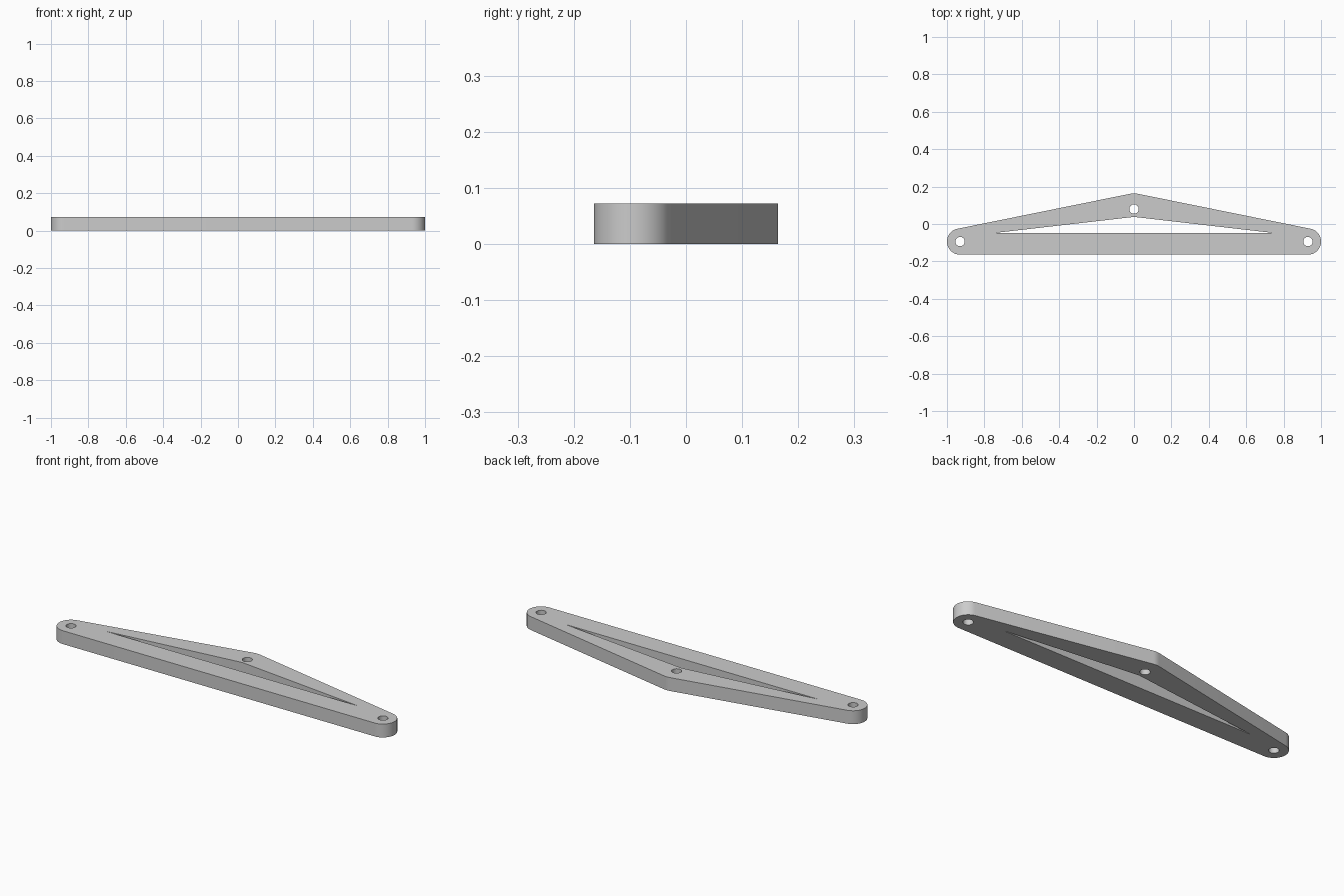
import bpy
import bmesh
from math import sin, cos, asin, atan2, hypot, pi, radians

cube = bpy.data.objects.get("Cube")
if cube:
    bpy.data.objects.remove(cube, do_unlink=True)

THICKNESS = 0.072
END_X, END_Y, END_R = 0.93, -0.094, 0.07
TOP_Y, TOP_R = 0.08, 0.084
HOLE_R = 0.025


def arc(cx, cy, r, start, end, steps):
    """Points along an arc, both ends included."""
    angles = [start + (end - start) * i / steps for i in range(steps + 1)]
    return [(cx + r * cos(a), cy + r * sin(a)) for a in angles]


def circle(cx, cy, r, steps=32):
    return arc(cx, cy, r, 0, 2 * pi, steps)[:-1]


# Outline: round ends joined by tangent lines to a softly rounded peak
rise = TOP_Y - END_Y
slope = atan2(rise, END_X) + asin((TOP_R - END_R) / hypot(END_X, rise))
tangent = pi / 2 - slope
right_end = arc(END_X, END_Y, END_R, -pi / 2, tangent, 24)
peak = arc(0, TOP_Y, TOP_R, tangent, pi - tangent, 6)
left_end = [(-x, y) for x, y in reversed(right_end)]

loops = [
    right_end + peak + left_end,
    [(-0.755, -0.049), (0.755, -0.049), (0, 0.038)],   # triangular window
    circle(END_X, END_Y, HOLE_R),                      # pivot holes
    circle(-END_X, END_Y, HOLE_R),
    circle(0, TOP_Y, HOLE_R),
]

# Fill the profile and extrude it into a plate
bm = bmesh.new()
edges = []
for loop in loops:
    verts = [bm.verts.new((x, y, 0)) for x, y in loop]
    edges += [bm.edges.new((verts[i - 1], verts[i])) for i in range(len(verts))]
bmesh.ops.triangle_fill(bm, edges=edges, use_beauty=True, normal=(0, 0, 1))
extruded = bmesh.ops.extrude_face_region(bm, geom=bm.faces[:], use_keep_orig=True)
top_verts = [g for g in extruded["geom"] if isinstance(g, bmesh.types.BMVert)]
bmesh.ops.translate(bm, verts=top_verts, vec=(0, 0, THICKNESS))
bmesh.ops.recalc_face_normals(bm, faces=bm.faces[:])

mesh = bpy.data.meshes.new("link_plate")
bm.to_mesh(mesh)
bm.free()
plate = bpy.data.objects.new("link_plate", mesh)
bpy.context.collection.objects.link(plate)

# Plain grey material
grey = bpy.data.materials.new("light_grey")
grey.use_nodes = True
color = (0.6, 0.6, 0.6, 1)
grey.diffuse_color = color
grey.node_tree.nodes["Principled BSDF"].inputs["Base Color"].default_value = color
mesh.materials.append(grey)

bpy.ops.object.select_all(action="DESELECT")
plate.select_set(True)
bpy.context.view_layer.objects.active = plate
bpy.ops.object.shade_smooth_by_angle(angle=radians(30))
